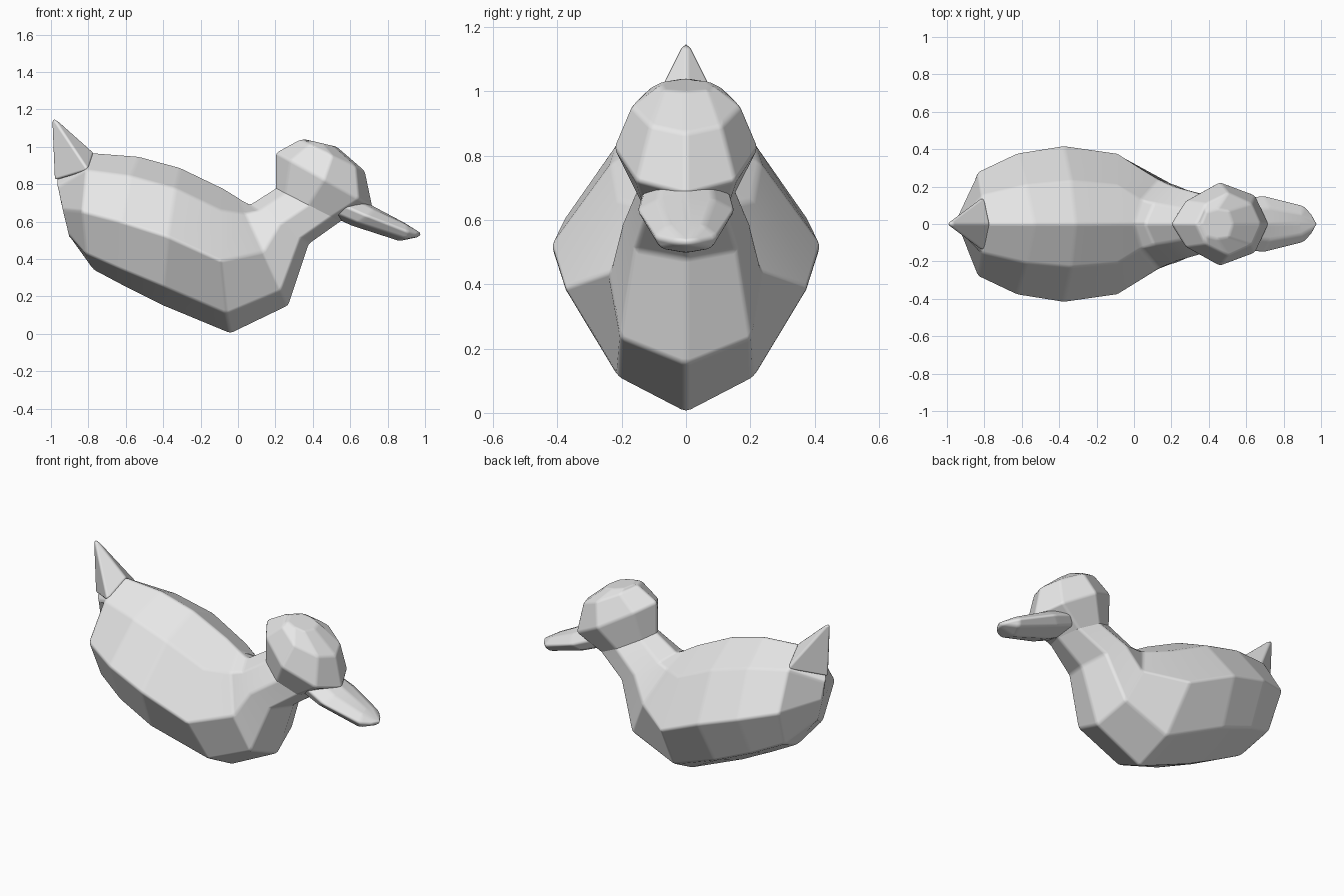
import bpy
import bmesh
import math
from mathutils import Vector

default = bpy.data.objects.get("Cube")
if default:
    bpy.data.objects.remove(default, do_unlink=True)

grey = bpy.data.materials.new("plain_grey")
grey.use_nodes = True
grey.diffuse_color = (0.8, 0.8, 0.8, 1)
grey.node_tree.nodes["Principled BSDF"].inputs["Base Color"].default_value = grey.diffuse_color


def finish(name, bm):
    """Turn a bmesh into a faceted object with softened edges."""
    bmesh.ops.remove_doubles(bm, verts=bm.verts, dist=0.002)
    bmesh.ops.recalc_face_normals(bm, faces=bm.faces)
    mesh = bpy.data.meshes.new(name)
    bm.to_mesh(mesh)
    bm.free()
    mesh.materials.append(grey)
    mesh.shade_smooth()
    obj = bpy.data.objects.new(name, mesh)
    bpy.context.collection.objects.link(obj)
    bevel = obj.modifiers.new("soft_edges", "BEVEL")
    bevel.width = 0.014
    bevel.segments = 2
    bevel.limit_method = "ANGLE"
    bevel.angle_limit = math.radians(8)
    bevel.harden_normals = True
    return obj


def ring(top, keel, width, shift=0, low=0.69, upper=0.55):
    """Eight-sided section between a top and a keel point on the centre plane."""
    top, keel = Vector((top[0], 0, top[1])), Vector((keel[0], 0, keel[1]))
    half = [top.lerp(keel, f) + Vector((shift * g, width * g, 0))
            for f, g in ((0.15, upper), (0.5, 1), (0.86, low))]
    mirrored = [Vector((p.x, -p.y, p.z)) for p in reversed(half)]
    return [top, *half, keel, *mirrored]


def loft(name, rings, cap_end=False):
    """Skin consecutive sections with quads."""
    bm = bmesh.new()
    loops = [[bm.verts.new(p) for p in r] for r in rings]
    for a, b in zip(loops, loops[1:]):
        for i in range(len(a)):
            j = (i + 1) % len(a)
            bm.faces.new((a[i], a[j], b[j], b[i]))
    if cap_end:
        bm.faces.new(loops[-1])
    return finish(name, bm)


# Body, from the rear ridge to the neck
neck_ring = ring((0.2, 0.78), (0.55, 0.6), 0.155, low=0.8)
loft("body", [
    ring((-0.98, 0.83), (-0.9, 0.5), 0),
    ring((-0.78, 0.97), (-0.77, 0.34), 0.28, -0.06),
    ring((-0.53, 0.95), (-0.6, 0.25), 0.38, -0.06),
    ring((-0.31, 0.89), (-0.4, 0.15), 0.42, -0.02),
    ring((-0.08, 0.78), (-0.04, 0), 0.38, -0.03, 0.55),
    ring((0.0, 0.73), (0.27, 0.15), 0.235, 0, 0.87),
    ring((0.06, 0.69), (0.38, 0.48), 0.2, 0, 0.8),
    neck_ring,
])

# Head, stacked upwards from the neck and closed at the crown
loft("head", [
    neck_ring,
    ring((0.2, 0.97), (0.72, 0.68), 0.225),
    ring((0.33, 1.04), (0.68, 0.87), 0.17, low=0.65, upper=0.65),
    ring((0.36, 1.04), (0.53, 1.0), 0.08, low=0.9, upper=0.8),
], cap_end=True)

# Bill
loft("bill", [
    ring((0.64, 0.74), (0.52, 0.62), 0.14, low=0.8),
    ring((0.73, 0.68), (0.6, 0.58), 0.155, 0.03, 0.75),
    ring((0.88, 0.6), (0.86, 0.495), 0.1, 0.04, 0.8),
    ring((1, 0.525), (1, 0.525), 0),
])

# Upturned tail
bm = bmesh.new()
for p in ((-1, 0, 1.175), (-0.77, 0, 0.97), (-0.8, 0.15, 0.875),
          (-0.8, -0.15, 0.875), (-0.985, 0, 0.82)):
    bm.verts.new(p)
bmesh.ops.convex_hull(bm, input=bm.verts)
finish("tail", bm)
